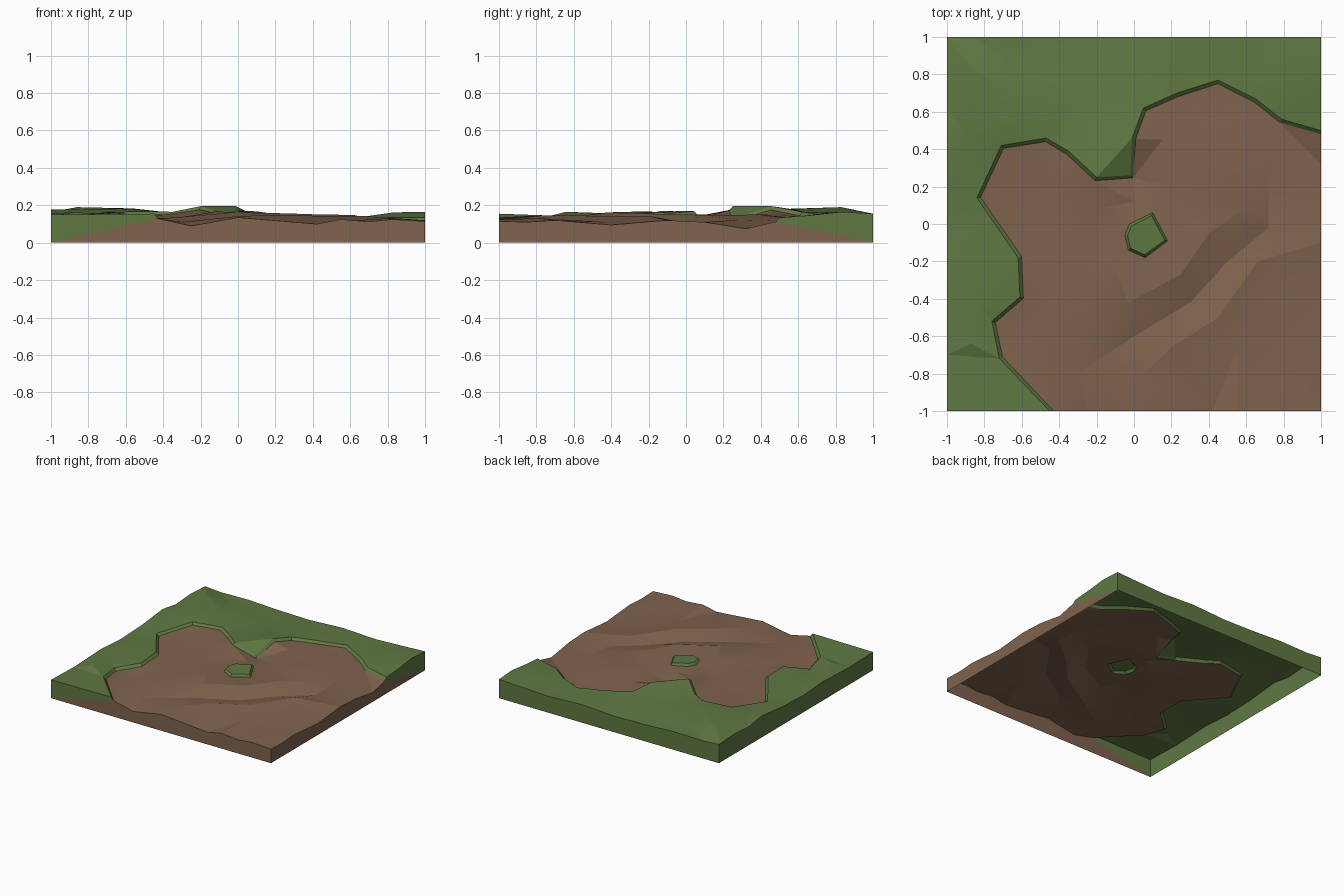
import bpy, bmesh, math
from mathutils import Vector
from mathutils.geometry import delaunay_2d_cdt, normal

if "Cube" in bpy.data.objects:
    bpy.data.objects.remove(bpy.data.objects["Cube"])

GREEN = (0.115, 0.19, 0.055, 1)
BROWN = (0.215, 0.125, 0.075, 1)


def material(name, color):
    m = bpy.data.materials.new(name)
    m.diffuse_color = color
    m.use_nodes = True
    m.node_tree.nodes["Principled BSDF"].inputs["Base Color"].default_value = m.diffuse_color
    return m


grass_mat = material("grass_green", GREEN)
soil_mat = material("soil_brown", BROWN)


def V(points):
    return [Vector(p) for p in points]


def inside(x, y, loop):
    hit = False
    for a, b in zip(loop, loop[1:] + loop[:1]):
        if (a.y > y) != (b.y > y) and x < a.x + (y - a.y) * (b.x - a.x) / (b.y - a.y):
            hit = not hit
    return hit


def surface(outline, interior=(), hole=()):
    """Triangulate a height surface between an outline and an optional hole."""
    pts = list(outline) + list(hole) + list(interior)
    n, h = len(outline), len(hole)
    edges = [(i, (i + 1) % n) for i in range(n)]
    edges += [(n + i, n + (i + 1) % h) for i in range(h)]
    verts, _, tris, orig, _, _ = delaunay_2d_cdt([p.xy for p in pts], edges, [], 0, 1e-5)
    out = []
    for t in tris:
        cx = sum(verts[i].x for i in t) / 3
        cy = sum(verts[i].y for i in t) / 3
        if inside(cx, cy, outline) and not (hole and inside(cx, cy, hole)):
            out.append(([pts[orig[i][0]] for i in t], Vector((0, 0, 1))))
    return out


def strip(upper, lower, side, closed=False):
    """Sloping bank between two matching lines; side=1 faces right of travel."""
    out = []
    for i in range(len(upper) - (0 if closed else 1)):
        j = (i + 1) % len(upper)
        d = upper[j] - upper[i]
        out.append(([upper[i], upper[j], lower[j], lower[i]], Vector((d.y, -d.x, 0)) * side))
    return out


def offset_right(line, dist, closed=False):
    out = []
    for i, p in enumerate(line):
        a = line[i - 1] if closed or i else p
        b = line[(i + 1) % len(line)] if closed or i < len(line) - 1 else p
        d = (b - a).xy.normalized()
        out.append(Vector((p.x + d.y * dist, p.y - d.x * dist, p.z)))
    return out


def build(name, faces, mat):
    bm = bmesh.new()
    for pts, ref in faces:
        if normal(pts).dot(ref) < 0:
            pts = pts[::-1]
        bm.faces.new([bm.verts.new(p) for p in pts])
    bmesh.ops.remove_doubles(bm, verts=bm.verts, dist=1e-4)
    me = bpy.data.meshes.new(name)
    bm.to_mesh(me)
    bm.free()
    me.materials.append(mat)
    ob = bpy.data.objects.new(name, me)
    bpy.context.collection.objects.link(ob)
    bpy.ops.object.select_all(action='DESELECT')
    ob.select_set(True)
    bpy.context.view_layer.objects.active = ob
    bpy.ops.object.shade_smooth_by_angle(angle=math.radians(15))


# Border between grass and soil: x, y, soil height, bank height
border = [(-.45, -1, .13, .025), (-.72, -.72, .125, .02), (-.76, -.52, .11, .02),
          (-.61, -.39, .14, .02), (-.62, -.18, .145, .02), (-.84, .14, .12, .018),
          (-.71, .42, .145, .018), (-.47, .46, .15, .018), (-.35, .39, .145, .02),
          (-.2, .25, .175, .02), (-.02, .26, .115, .02), (-.01, .46, .175, .02),
          (.05, .62, .145, .02), (.23, .70, .135, .018), (.45, .77, .13, .016),
          (.65, .67, .118, .018), (.79, .56, .115, .02), (1, .50, .112, .022)]
rim_top = V([(x, y, z + s) for x, y, z, s in border])
rim_low = offset_right(V([b[:3] for b in border]), .02)
rim_low[0] = Vector((-.43, -1, .13))
rim_low[-1] = Vector((1, .48, .112))

# Small grass island rim
isle_low = V([(-.05, -.06, .15), (-.025, 0, .152), (.10, .06, .15),
              (.18, -.09, .14), (.06, -.18, .145), (-.03, -.14, .152)])
isle_top = [p + Vector((0, 0, .018)) for p in offset_right(isle_low, .016, True)]

# Soil: right edge, front edge and interior heights
soil_right = V([(1, y, z) for y, z in ((.32, .075), (.1, .11), (-.1, .12), (-.4, .095),
                                       (-.7, .12), (-.85, .11), (-1, .115))])
soil_front = V([(x, -1, z) for x, z in ((.82, .125), (.7, .112), (.55, .125), (.42, .1),
                                        (0, .135), (-.25, .09))])
soil_inner = V([
    (-.4, .2, .15), (-.6, .2, .13), (-.5, 0, .125), (-.3, -.05, .125), (-.22, -.27, .15),
    (-.4, -.35, .115), (-.55, -.6, .12), (-.3, -.6, .138), (-.3, -.8, .11), (-.03, -.42, .162),
    (0, -.6, .118), (0, -.85, .142), (.25, -.27, .157), (.3, -.42, .108), (.4, -.05, .152),
    (.62, .1, .148), (.5, -.2, .11), (.72, -.02, .11), (.66, -.2, .143), (.45, -.5, .143),
    (.2, -.66, .148), (.55, -.68, .115), (.8, -.42, .11), (.8, -.78, .13), (.72, .28, .122),
    (.45, .4, .15), (.2, .2, .13), (.15, .45, .15), (.4, .6, .13), (0, .12, .14),
    (-.2, .08, .145), (-.12, -.2, .168)])

# Grass: right, back and left edges and interior heights
grass_right = V([(1, .65, .145), (1, .83, .165), (1, 1, .155)])
grass_back = V([(x, 1, z) for x, z in ((.85, .148), (.55, .135), (.25, .148), (-.05, .132),
                                       (-.35, .138), (-.6, .15), (-.86, .145), (-1, .155))])
grass_left = V([(-1, y, z) for y, z in ((.8, .165), (.62, .152), (.45, .178), (.18, .15),
                                        (-.1, .14), (-.35, .155), (-.7, .142), (-1, .15))])
grass_inner = V([
    (-.86, .83, .19), (-.62, .85, .15), (-.56, .65, .183), (-.22, .74, .145), (-.12, .56, .18),
    (.1, .83, .158), (.5, .88, .135), (.83, .78, .162), (.7, .87, .138), (-.86, -.4, .145),
    (-.87, -.64, .165), (-.88, .45, .178), (-.88, -.05, .15)])

# Base corners
FL, FR, BR, BL = V([(-1, -1, 0), (1, -1, 0), (1, 1, 0), (-1, 1, 0)])
front, right, back, left = V([(0, -1, 0), (1, 0, 0), (0, 1, 0), (-1, 0, 0)])

# Soil ground with its front and right walls
soil = surface(rim_low + soil_right + soil_front, soil_inner, isle_low)
soil.append(([FL, FR, soil_right[-1]] + soil_front + [rim_low[0]], front))
soil.append(([FR, BR, rim_low[-1]] + soil_right, right))
build("soil_ground", soil, soil_mat)

# Grass bank with its outer walls; wedges meet the soil walls at the base corners
grass = surface(rim_top + grass_right + grass_back + grass_left, grass_inner)
grass += strip(rim_top, rim_low, 1)
grass.append(([FL, rim_low[0], rim_top[0], grass_left[-1]], front))
grass.append(([BR, grass_right[-1], grass_right[1], grass_right[0], rim_top[-1], rim_low[-1]], right))
grass.append(([BL, BR, grass_right[-1]] + grass_back, back))
grass.append(([FL, BL, grass_back[-1]] + grass_left, left))
build("grass_bank", grass, grass_mat)

# Grass island
build("grass_island", surface(isle_top) + strip(isle_top, isle_low, -1, True), grass_mat)
